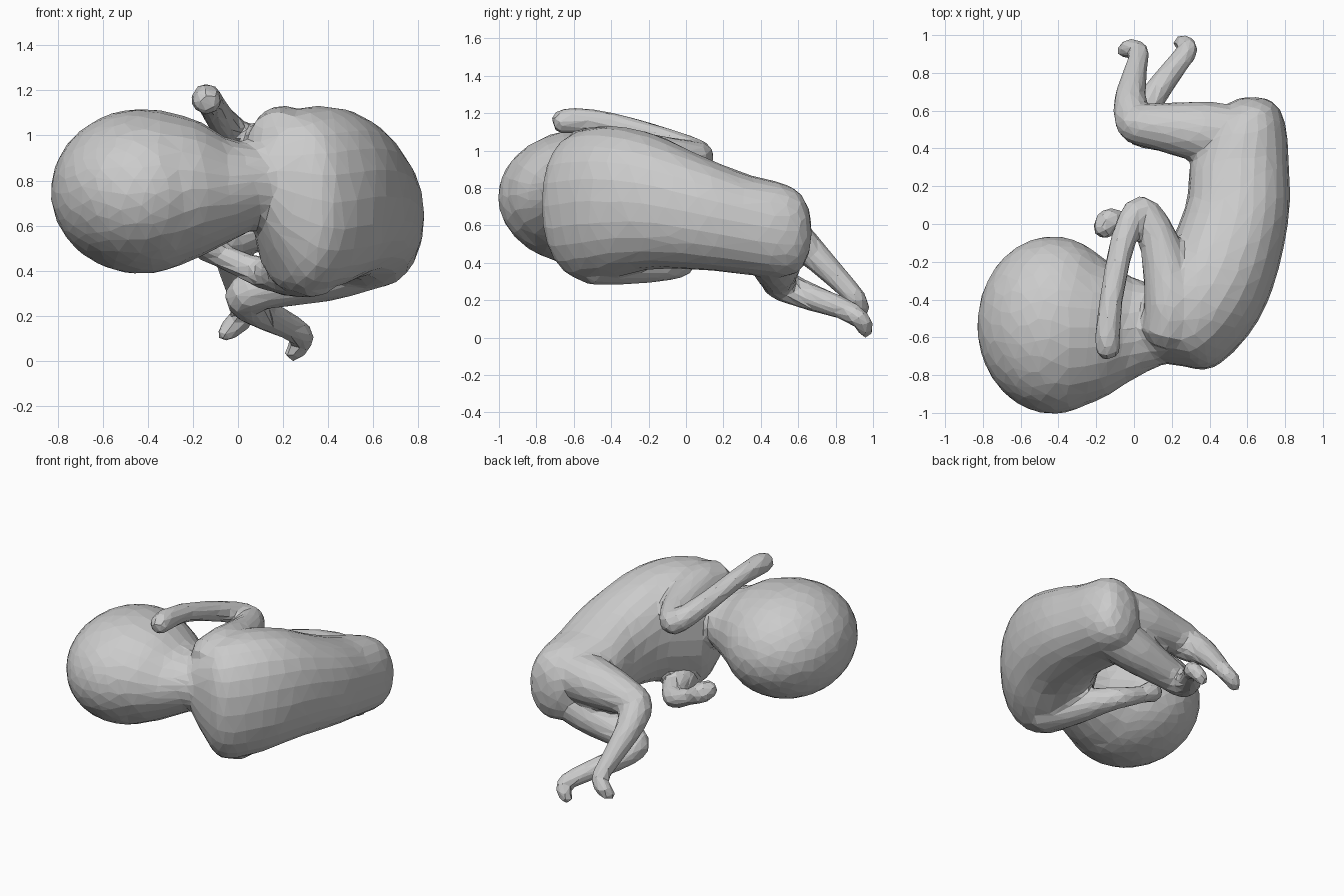
import bpy, bmesh
from math import cos, sin, pi, copysign
from mathutils import Vector

if "Cube" in bpy.data.objects:
    bpy.data.objects.remove(bpy.data.objects["Cube"])

N = 24
parts = []


def finish(bm, name):
    bmesh.ops.recalc_face_normals(bm, faces=bm.faces)
    me = bpy.data.meshes.new(name)
    bm.to_mesh(me)
    bm.free()
    ob = bpy.data.objects.new(name, me)
    bpy.context.collection.objects.link(ob)
    parts.append(ob)


def spline(pts, steps=5):
    """Catmull-Rom through tuples of any length."""
    P = [Vector(p) for p in pts]
    P = [2 * P[0] - P[1]] + P + [2 * P[-1] - P[-2]]
    out = []
    for i in range(1, len(P) - 2):
        a, b, c, d = P[i - 1:i + 3]
        for k in range(steps):
            t = k / steps
            out.append(0.5 * (2 * b + (c - a) * t + (2 * a - 5 * b + 4 * c - d) * t * t
                              + (3 * b - a - 3 * c + d) * t ** 3))
    return out + [P[-2]]


def loft(name, rings, power=1.0):
    """Rings of (centre, half-axis u, half-axis v), capped."""
    bm = bmesh.new()
    loops = []
    for c, u, v in rings:
        ring = []
        for i in range(N):
            a = 2 * pi * i / N
            cu, sv = [copysign(abs(w) ** power, w) for w in (cos(a), sin(a))]
            ring.append(bm.verts.new(c + u * cu + v * sv))
        loops.append(ring)
    for r, s in zip(loops, loops[1:]):
        for i in range(N):
            j = (i + 1) % N
            bm.faces.new((r[i], r[j], s[j], s[i]))
    bm.faces.new(loops[0])
    bm.faces.new(loops[-1])
    finish(bm, name)


def slab(name, rows, power):
    """Rows: belly x,y, back x,y, mid z, half height."""
    rings = []
    for r in spline(rows):
        a, b = Vector((r[0], r[1], r[4])), Vector((r[2], r[3], r[4]))
        rings.append(((a + b) / 2, (b - a) / 2, Vector((0, 0, r[5]))))
    loft(name, rings, power)


def limb(name, rows):
    """Rows: x, y, z, radius; rounded at both ends."""
    S = spline(rows, 4)
    rings = []
    for i, r in enumerate(S):
        t = (S[min(i + 1, len(S) - 1)] - S[max(i - 1, 0)]).to_3d().normalized()
        u = t.cross(Vector((0.3, 0.2, 1))).normalized()
        rings.append((r.to_3d(), u * r[3], t.cross(u) * r[3]))
    for end, near, at in ((0, 1, 0), (-1, -2, None)):
        c, u, v = rings[end]
        t = (c - rings[near][0]).normalized() * u.length
        cap = (c + t * 0.5, u * 0.6, v * 0.6)
        rings.insert(len(rings) if at is None else at, cap)
    loft(name, rings)


# head
bm = bmesh.new()
bmesh.ops.create_icosphere(bm, subdivisions=4, radius=1)
for v in bm.verts:
    v.co = Vector((-0.43 + 0.40 * v.co.x, -0.535 + 0.47 * v.co.y, 0.765 + 0.365 * v.co.z))
finish(bm, "head")

# neck
slab("neck", [(-0.36, -0.10, -0.36, -0.99, 0.77, 0.36),
              (-0.18, -0.17, -0.18, -0.93, 0.775, 0.305),
              (-0.03, -0.27, -0.03, -0.84, 0.77, 0.225),
              (0.14, -0.33, 0.14, -0.75, 0.80, 0.18),
              (0.28, -0.34, 0.28, -0.72, 0.79, 0.19)], 1)

# curled torso
slab("torso", [(0.05, -0.46, 0.12, -0.73, 0.80, 0.18),
               (0.06, -0.40, 0.24, -0.75, 0.76, 0.30),
               (0.07, -0.31, 0.42, -0.76, 0.72, 0.40),
               (0.13, -0.20, 0.62, -0.57, 0.74, 0.405),
               (0.22, -0.04, 0.745, -0.31, 0.74, 0.36),
               (0.28, 0.13, 0.82, 0.04, 0.68, 0.305),
               (0.30, 0.32, 0.82, 0.32, 0.62, 0.27),
               (0.38, 0.48, 0.805, 0.51, 0.59, 0.255),
               (0.46, 0.59, 0.77, 0.61, 0.58, 0.215),
               (0.52, 0.65, 0.72, 0.655, 0.58, 0.13),
               (0.58, 0.67, 0.67, 0.67, 0.58, 0.05)], 0.9)

# arms: shoulder, elbow, wrist, hand
limb("upper_arm_and_hand", [(0.18, -0.58, 0.98, 0.14), (0.20, -0.42, 1.00, 0.145),
                            (0.14, -0.12, 0.98, 0.11), (0.035, 0.075, 0.985, 0.08),
                            (-0.06, -0.10, 1.065, 0.068), (-0.12, -0.40, 1.155, 0.062),
                            (-0.14, -0.60, 1.175, 0.068), (-0.135, -0.68, 1.165, 0.062)])
limb("lower_arm_and_hand", [(0.33, -0.50, 0.44, 0.145), (0.25, -0.33, 0.41, 0.115),
                            (0.17, -0.12, 0.40, 0.085), (0.09, -0.02, 0.41, 0.068),
                            (-0.05, 0.01, 0.47, 0.055), (-0.13, 0.015, 0.52, 0.07),
                            (-0.17, -0.04, 0.54, 0.055)])

# legs: hip, knee, ankle, toes
limb("upper_leg_and_foot", [(0.58, 0.47, 0.65, 0.155), (0.35, 0.49, 0.64, 0.16),
                            (0.10, 0.52, 0.62, 0.12), (0.01, 0.54, 0.58, 0.11),
                            (-0.02, 0.66, 0.48, 0.085), (0.01, 0.82, 0.32, 0.062),
                            (0.025, 0.91, 0.22, 0.055), (-0.03, 0.93, 0.16, 0.05),
                            (-0.065, 0.91, 0.125, 0.035)])
limb("lower_leg_and_foot", [(0.58, 0.46, 0.48, 0.15), (0.38, 0.48, 0.41, 0.135),
                            (0.12, 0.49, 0.34, 0.10), (0.03, 0.51, 0.30, 0.09),
                            (0.08, 0.64, 0.24, 0.075), (0.20, 0.81, 0.18, 0.062),
                            (0.28, 0.91, 0.13, 0.055), (0.27, 0.955, 0.08, 0.047),
                            (0.235, 0.96, 0.04, 0.038)])

# fuse into one faceted skin
bpy.ops.object.select_all(action='DESELECT')
for ob in parts:
    ob.select_set(True)
bpy.context.view_layer.objects.active = parts[0]
bpy.ops.object.join()
body = bpy.context.object
body.name = "curled_body"
m = body.modifiers.new("fuse", 'REMESH')
m.mode, m.voxel_size = 'VOXEL', 0.014
m = body.modifiers.new("soften", 'SMOOTH')
m.factor, m.iterations = 0.5, 14
m = body.modifiers.new("facets", 'DECIMATE')
m.ratio = 0.027
bpy.ops.object.convert(target='MESH')
bpy.ops.object.shade_flat()

# rest on the floor
low = min(v.co.z for v in body.data.vertices)
for v in body.data.vertices:
    v.co.z -= low
